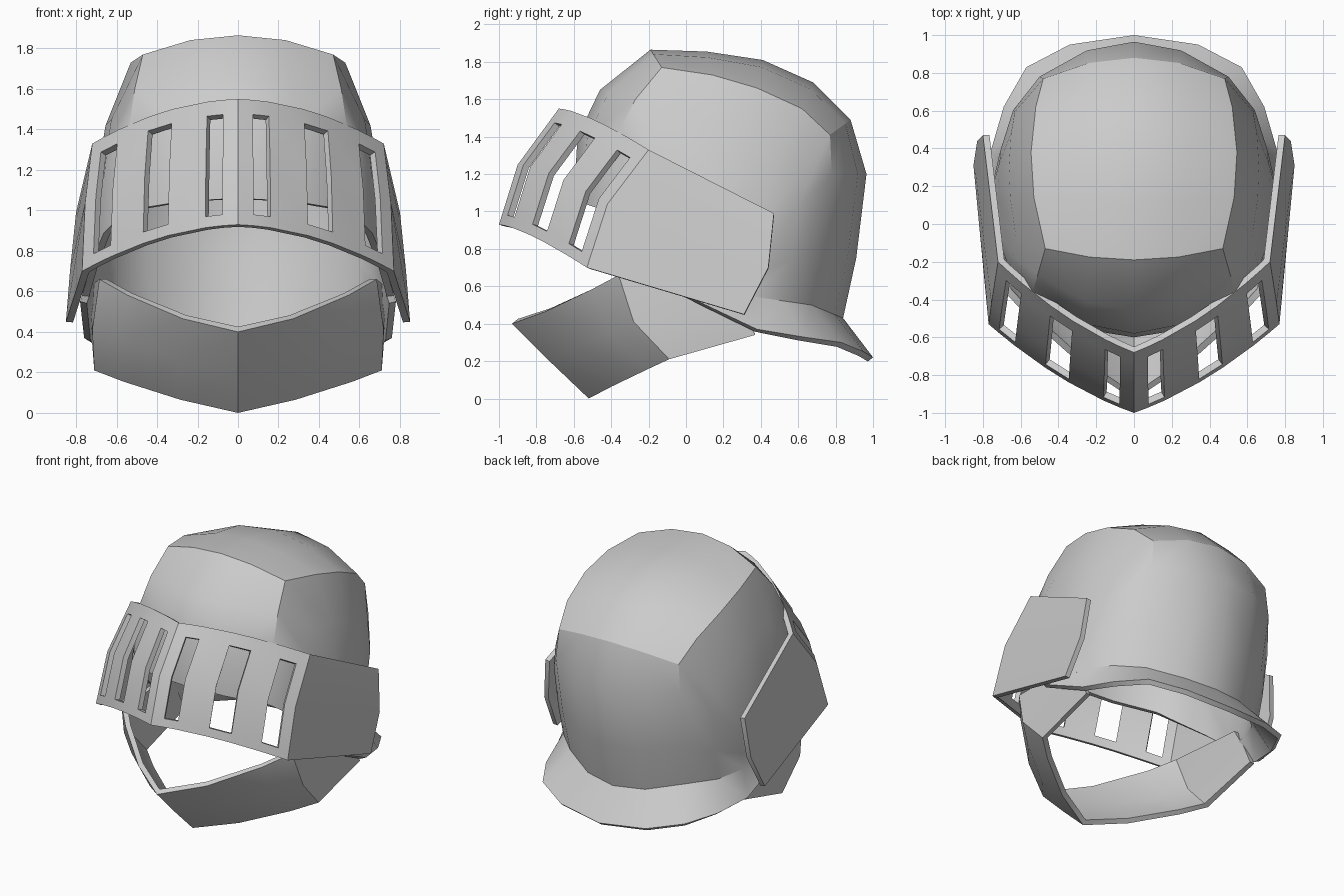
import bpy, bmesh
from mathutils import Vector as V

if "Cube" in bpy.data.objects:
    bpy.data.objects.remove(bpy.data.objects["Cube"])


def add_grid(bm, rows, holes=()):
    """Quad sheet from rows of points, leaving out the cells in holes."""
    vs = [[bm.verts.new(p) for p in r] for r in rows]
    for i in range(len(rows) - 1):
        for j in range(len(rows[0]) - 1):
            if (i, j) not in holes:
                bm.faces.new((vs[i][j], vs[i][j + 1], vs[i + 1][j + 1], vs[i + 1][j]))


def finish(bm, name, thick):
    """Turn a half sheet into a mirrored plate with thickness."""
    bmesh.ops.remove_doubles(bm, verts=bm.verts, dist=0.0005)
    bmesh.ops.recalc_face_normals(bm, faces=bm.faces)
    mid = V((0, 0.1, 0.8))
    if sum((f.calc_center_median() - mid).dot(f.normal) * f.calc_area() for f in bm.faces) < 0:
        bmesh.ops.reverse_faces(bm, faces=bm.faces)
    me = bpy.data.meshes.new(name)
    bm.to_mesh(me)
    bm.free()
    ob = bpy.data.objects.new(name, me)
    bpy.context.collection.objects.link(ob)
    bpy.context.view_layer.objects.active = ob
    ob.select_set(True)
    m = ob.modifiers.new("mirror", 'MIRROR')
    m.use_clip = True
    s = ob.modifiers.new("thickness", 'SOLIDIFY')
    s.thickness, s.offset, s.use_even_offset = thick, -1, True
    for mod in ("mirror", "thickness"):
        bpy.ops.object.modifier_apply(modifier=mod)
    bpy.ops.object.shade_smooth_by_angle(angle=0.5)
    ob.select_set(False)


def bowed(a, b, f, by, bz):
    """Point between a and b on a line bowed out in y and z."""
    k = 4 * f * (1 - f)
    return V(a).lerp(V(b), f) + V((0, -by * k, bz * k))


# Skull: centre line (y, z) and crease line (x, y, z), brow to nape
centre = [(-.60, 1.06), (-.58, 1.40), (-.46, 1.65), (-.19, 1.865), (.11, 1.855), (.41, 1.81),
          (.68, 1.69), (.88, 1.49), (.965, 1.20), (.91, .75), (.84, .43)]
crease = [(.55, -.42, 1.0), (.54, -.37, 1.40), (.51, -.27, 1.60), (.47, -.13, 1.77),
          (.53, .14, 1.73), (.545, .38, 1.66), (.52, .62, 1.55), (.48, .77, 1.41),
          (.50, .78, 1.20), (.48, .73, .80), (.46, .67, .50)]
ear = V((.77, .12, .58))
rows = []
for (cy, cz), k in zip(centre, crease):
    k = V(k)
    row = [V((k.x * u, cy + (k.y - cy) * u * u, cz + (k.z - cz) * u * u)) for u in (0, .5, 1)]
    for t in (.27, .6, 1):
        p = k.lerp(ear, t)
        p.x = k.x + (ear.x - k.x) * t ** .5
        row.append(p)
    rows.append(row)
bm = bmesh.new()
add_grid(bm, rows)
# Flared neck guard hanging from the nape edge
flare = [(0, 1, .22), (.34, .95, .25), (.57, .83, .30), (.69, .62, .33), (.76, .38, .37), (.78, .0, .55)]
add_grid(bm, [rows[-1], [V(p) for p in flare]])
finish(bm, "skull", .035)

# Visor: top, bend and bottom edges, slotted front and plain cheek plate
fs = (0, .10, .21, .45, .61, .82, .93, 1)
edges = [((0, -.68, 1.55), (.72, -.20, 1.33), (.80, .47, .99)),
         ((0, -.90, 1.25), (.755, -.42, 1.04), (.83, .44, .70)),
         ((0, -1.0, .93), (.77, -.53, .70), (.85, .31, .45))]
top, bend, bottom = [[bowed(a, b, f, .05, .05) for f in fs] + [V(c)] for a, b, c in edges]
mix = lambda r, s, t: [a.lerp(b, t) for a, b in zip(r, s)]
bm = bmesh.new()
add_grid(bm, [top, mix(top, bend, .24), bend, mix(bend, bottom, .83), bottom],
         {(i, j) for i in (1, 2) for j in (1, 3, 5)})
finish(bm, "visor", .035)

# Chin guard: three edges from the centre ridge round to the jaw
edges = [((0, -.93, .40), (.685, -.36, .66), (.71, .22, .64), -.04),
         ((0, -.73, .20), (.72, -.28, .41), (.725, .30, .49), -.03),
         ((0, -.52, .0), (.71, -.09, .21), (.72, .37, .34), -.02)]
bm = bmesh.new()
add_grid(bm, [[bowed(a, b, f, .05, z) for f in (0, .4, .8, 1)] + [V(c)] for a, b, c, z in edges])
finish(bm, "chin_guard", .035)
